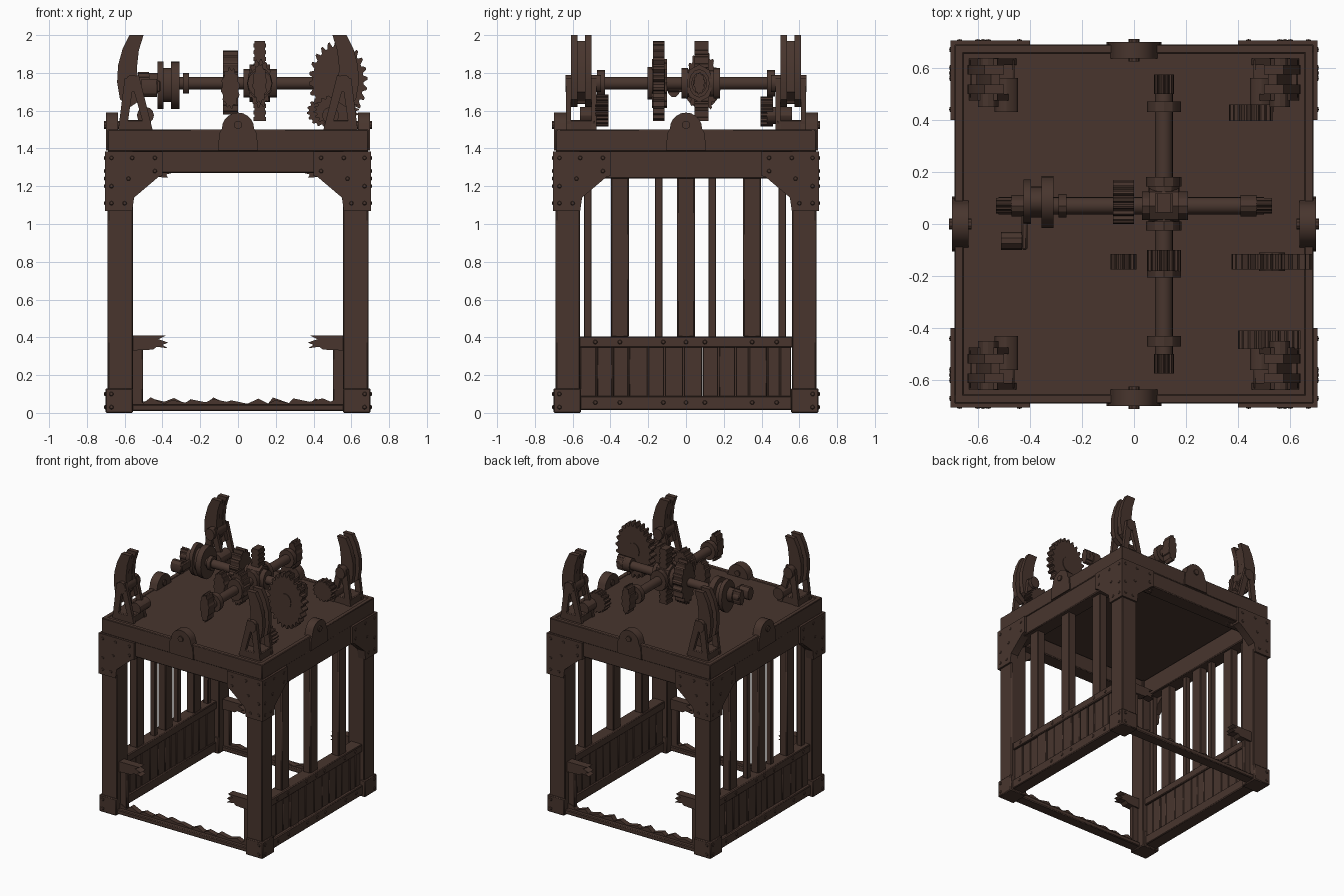
import bpy, bmesh, math, random
from mathutils import Vector, Matrix

if "Cube" in bpy.data.objects:
    bpy.data.objects.remove(bpy.data.objects["Cube"])

random.seed(4)
mat = bpy.data.materials.new("dark_brown_iron")
mat.diffuse_color = (0.065, 0.036, 0.027, 1)
mat.use_nodes = True
mat.node_tree.nodes["Principled BSDF"].inputs["Base Color"].default_value = mat.diffuse_color


def finish(name, bm):
    bmesh.ops.recalc_face_normals(bm, faces=bm.faces[:])
    me = bpy.data.meshes.new(name)
    bm.to_mesh(me)
    bm.free()
    me.materials.append(mat)
    ob = bpy.data.objects.new(name, me)
    bpy.context.collection.objects.link(ob)
    return ob


def prism(name, pts, axis, lo, hi):
    """Extrude a 2D outline along an axis: x -> (y,z), y -> (x,z), z -> (x,y)."""
    put = {"x": lambda u, v, w: (w, u, v), "y": lambda u, v, w: (u, w, v),
           "z": lambda u, v, w: (u, v, w)}[axis]
    bm = bmesh.new()
    a = [bm.verts.new(put(u, v, lo)) for u, v in pts]
    b = [bm.verts.new(put(u, v, hi)) for u, v in pts]
    bm.faces.new(a)
    bm.faces.new(b[::-1])
    n = len(pts)
    for i in range(n):
        bm.faces.new((a[i], a[(i + 1) % n], b[(i + 1) % n], b[i]))
    return finish(name, bm)


def box(name, x0, x1, y0, y1, z0, z1, bevel=0.006):
    ob = prism(name, [(x0, y0), (x1, y0), (x1, y1), (x0, y1)], "z", z0, z1)
    if bevel:
        m = ob.modifiers.new("bevel", "BEVEL")
        m.width, m.segments = bevel, 1
    return ob


def span(s, a, b):
    return tuple(sorted((s * a, s * b)))


def disc(name, axis, u, v, ru, rv, lo, hi, n=20):
    t = [2 * math.pi * i / n for i in range(n)]
    return prism(name, [(u + ru * math.cos(a), v + rv * math.sin(a)) for a in t], axis, lo, hi)


def gear(name, axis, u, v, ru, rv, lo, hi, teeth=18, depth=0.13):
    pts = []
    for i in range(teeth * 4):
        a = 2 * math.pi * (i + 0.5) / (teeth * 4)
        k = 1 if i % 4 in (0, 1) else 1 - depth
        pts.append((u + ru * k * math.cos(a), v + rv * k * math.sin(a)))
    return prism(name, pts, axis, lo, hi)


def mirror2d(pts, s):
    return [(s * u, v) for u, v in pts]


# Corner posts, feet and gusset plates
gusset = [(.704, 1.07), (.56, 1.07), (.55, 1.14), (.42, 1.25), (.40, 1.255), (.40, 1.385), (.704, 1.385)]
for sx in (-1, 1):
    for sy in (-1, 1):
        box("corner_post", *span(sx, .555, .69), *span(sy, .56, .69), .0, 1.39)
        box("post_foot", *span(sx, .555, .702), *span(sy, .556, .702), 0, .13)
        prism("gusset_plate", mirror2d(gusset, sx), "y", *span(sy, .64, .704))
        prism("gusset_plate_side", mirror2d(gusset, sy), "x", *span(sx, .64, .704))

# Top beams, roof frame and roof slab
for s in (-1, 1):
    box("top_beam_front_back", -.6, .6, *span(s, .57, .685), 1.27, 1.39)
    box("top_beam_side", *span(s, .57, .685), -.6, .6, 1.24, 1.39)
    box("roof_rim_front_back", -.69, .69, *span(s, .655, .69), 1.385, 1.50, .004)
    box("roof_rim_side", *span(s, .655, .69), -.685, .685, 1.385, 1.50, .004)
box("roof_slab", -.66, .66, -.66, .66, 1.40, 1.495, 0)

# Rounded lugs in the middle of each roof edge
lug = [(-.105, 1.39), (.105, 1.39), (.10, 1.48)]
lug += [(.085 * math.cos(a), 1.505 + .085 * math.sin(a)) for a in [math.pi * i / 10 for i in range(11)]]
lug += [(-.10, 1.48)]
for s in (-1, 1):
    prism("roof_lug", lug, "y", *span(s, .635, .70))
    prism("roof_lug_side", lug, "x", *span(s, .635, .70))
    disc("lug_pin", "y", 0, 1.525, .022, .022, *span(s, .625, .71), 10)
    disc("lug_pin_side", "x", 0, 1.525, .022, .022, *span(s, .625, .71), 10)

# Side walls: rails, planks and vertical bars
for s in (-1, 1):
    box("lower_wall_rail", *span(s, .58, .682), -.58, .58, .015, .09)
    box("upper_wall_rail", *span(s, .575, .675), -.58, .58, .345, .405)
    y = -.56
    while y < .555:
        w = min(random.uniform(.065, .105), .56 - y)
        d = random.uniform(.655, .665)
        box("wall_plank", *span(s, .59, d), y, y + w - .004, .07, .365, .004)
        y += w
    for yb in (-.35, 0, .35):
        box("wide_bar", *span(s, .59, .655), yb - .047, yb + .047, .40, 1.25)
for yb in (-.52, -.145, .14, .51):
    box("thin_bar", -.64, -.60, yb - .02, yb + .02, .40, 1.25, .003)

# Broken front and back walls: sill, splintered remains and rail stubs
stub = [(.57, .33), (.57, .41), (.38, .41), (.42, .39), (.37, .372), (.40, .36), (.37, .342), (.43, .35), (.45, .335)]
for s in (-1, 1):
    box("door_sill", -.58, .58, *span(s, .60, .685), .01, .045)
    pts = [(.56, .03), (-.56, .03), (-.56, .085)]
    x = -.5
    while x < .5:
        pts.append((x, random.uniform(.045, .06)))
        pts.append((x + random.uniform(.02, .07), random.uniform(.065, .082)))
        x += .11
    pts.append((.56, .085))
    prism("splintered_planks", pts, "y", *span(s, .615, .655))
    for sx in (-1, 1):
        box("remaining_plank", *span(sx, .503, .565), *span(s, .615, .65), .05, .36, .004)
        prism("broken_rail_stub", mirror2d(stub, sx), "y", *span(s, .605, .665))
        prism("broken_top_splinter", mirror2d([(.45, 1.28), (.31, 1.28), (.38, 1.262), (.37, 1.245), (.44, 1.25)], sx),
              "y", *span(s, .61, .64))

# Rivets on gussets, feet and wall rails
bm = bmesh.new()


def rivet(co, normal):
    m = Matrix.Translation(Vector(co)) @ Vector((0, 0, 1)).rotation_difference(Vector(normal)).to_matrix().to_4x4()
    bmesh.ops.create_uvsphere(bm, u_segments=8, v_segments=4, radius=1,
                              matrix=m @ Matrix.Diagonal((.012, .012, .007, 1)))


spots = [(.67, 1.11), (.60, 1.11), (.67, 1.20), (.67, 1.35), (.56, 1.35), (.44, 1.35), (.44, 1.28), (.58, 1.24), (.67, .10), (.67, .03)]
for s in (-1, 1):
    for t in (-1, 1):
        for u, z in spots:
            rivet((t * u, s * .703, z), (0, s, 0))
            rivet((s * .703, t * u, z), (s, 0, 0))
    for y in (-.48, -.35, -.12, 0, .1, .35, .48):
        rivet((s * .675, y, .375), (s, 0, 0))
        rivet((s * .682, y, .055), (s, 0, 0))
finish("rivets", bm)

# Crossed shafts
Z = 1.745
disc("cross_shaft", "x", .07, Z, .033, .033, -.52, .50)
disc("long_shaft", "y", .115, Z, .034, .034, -.56, .57)
# Hub with a toothed centre piece and collars
disc("hub", "x", .07, Z, .075, .10, .06, .17, 8)
for x in (.045, .185):
    disc("hub_collar", "x", .07, Z, .055, .075, x - .015, x + .022, 12)
for y in (-.035, .135):
    disc("hub_collar", "y", .115, Z, .068, .08, y + .01, y + .045, 12)
# Tall toothed centre piece, stepped on both sides
teeth = []
for i in range(12):
    z = 1.545 + .425 * i / 12
    teeth += [(.034, z), (.034, z + .02), (.027, z + .022), (.027, z + .034)]
outline = [(.115 + u, z) for u, z in teeth] + [(.115 - u, z) for u, z in teeth[::-1]]
prism("centre_gear", outline, "y", .045, .118)
disc("centre_boss", "y", .115, Z, .06, .07, -.02, .16, 12)

# Gears and collars on the shafts
gear("narrow_gear", "x", .085, 1.75, .085, .17, -.08, 0, 18)
gear("loose_pinion", "y", -.04, 1.72, .05, .11, -.175, -.115, 12)
gear("shaft_pinion", "y", .115, Z, .065, .13, -.18, -.10, 14)
disc("pinion_collar", "y", .115, Z, .065, .085, -.205, -.18, 12)
gear("large_gear", "y", .53, 1.757, .155, .213, -.175, -.115, 24, .13)
disc("large_gear_hub", "y", .53, 1.757, .05, .06, -.18, -.11, 12)
disc("drive_disc", "x", .085, 1.735, .10, .125, -.355, -.31)
disc("drive_disc_outer", "x", .085, 1.735, .085, .125, -.425, -.395)
disc("drive_disc_core", "x", .085, 1.735, .06, .09, -.40, -.35)
disc("drive_collar", "x", .07, Z, .045, .055, -.29, -.26, 12)
disc("crank_handle", "x", -.065, 1.72, .035, .05, -.51, -.43, 10)
box("crank_arm", -.432, -.41, -.10, .08, 1.70, 1.76)
for s, e in ((-1, -.45), (1, .45)):
    disc("end_collar", "y", .115, Z, .065, .07, e - .02, e + .02, 12)
    gear("end_gear", "y", .115, Z, .038, .11, *span(s, .50, .575), 12)
for s in (-1, 1):
    disc("cross_end_collar", "x", .07, Z, .042, .055, s * .44 - .03, s * .44 + .03, 12)
    gear("cross_end_gear", "x", .07, Z, .03, .06, *span(s, .47, .53), 10)

# Corner pulleys: broken curved rims standing on A-frame brackets
rim = [(.57, 1.62), (.625, 1.66), (.64, 1.75), (.635, 1.84), (.61, 1.93), (.575, 2.0),
       (.50, 2.0), (.525, 1.92), (.535, 1.83), (.53, 1.74), (.51, 1.66)]
core = [(.56, 1.66), (.605, 1.70), (.605, 1.83), (.575, 1.92), (.55, 1.97), (.515, 1.97), (.54, 1.85), (.53, 1.70)]
out_leg = [(.635, 1.49), (.59, 1.49), (.55, 1.77), (.60, 1.77)]
in_leg = [(.45, 1.49), (.49, 1.49), (.57, 1.77), (.525, 1.79)]
for sx in (-1, 1):
    for sy in (-1, 1):
        for a, b in ((.50, .535), (.575, .61)):
            prism("pulley_rim", mirror2d(rim, sx), "y", *span(sy, a, b))
        prism("pulley_groove", mirror2d(core, sx), "y", *span(sy, .52, .59))
        for a, b in ((.475, .50), (.61, .635)):
            prism("bracket_leg_outer", mirror2d(out_leg, sx), "y", *span(sy, a, b))
            prism("bracket_leg_inner", mirror2d(in_leg, sx), "y", *span(sy, a, b))
        disc("pulley_axle", "y", sx * .56, Z, .04, .045, *span(sy, .45, .638), 12)
        box("bracket_foot", *span(sx, .46, .63), *span(sy, .48, .635), 1.485, 1.55)
        disc("foot_roller", "y", sx * .49, 1.575, .045, .045, *span(sy, .43, .56), 12)

# Pinions driving the right-hand pulleys
gear("front_right_pinion", "y", .52, 1.60, .12, .085, -.48, -.41, 20)
gear("back_right_pinion", "y", .45, 1.595, .085, .08, .395, .46, 16)

# Smooth the round parts while keeping hard edges
bpy.ops.object.select_all(action="SELECT")
bpy.context.view_layer.objects.active = bpy.context.selected_objects[0]
bpy.ops.object.shade_smooth_by_angle(angle=math.radians(30))
